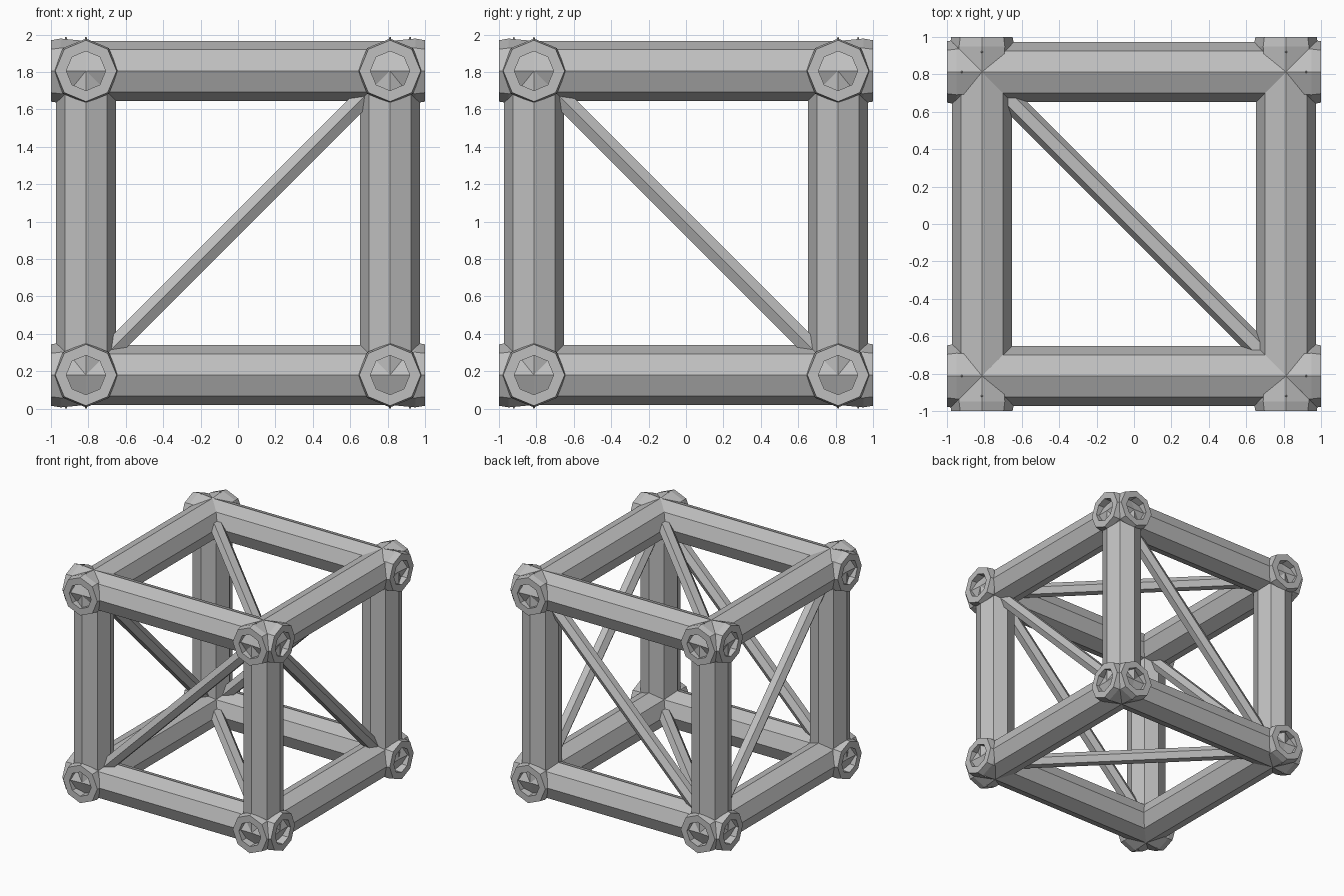
import bpy, bmesh
from math import cos, sin, pi
from mathutils import Vector, Matrix

cube = bpy.data.objects.get("Cube")
if cube:
    bpy.data.objects.remove(cube, do_unlink=True)

HALF = 0.813                      # frame centre to corner joint
CENTRE = Vector((0, 0, 0.993))
BEAM_R, BRACE_R, HOLE_R = 0.16, 0.058, 0.105

steel = bpy.data.materials.new("plain_grey")
steel.use_nodes = True
GREY = (0.52, 0.52, 0.52, 1)
steel.diffuse_color = GREY
steel.node_tree.nodes["Principled BSDF"].inputs["Base Color"].default_value = GREY


def lathe(name, start, direction, side, profile, sides, hollow=False):
    """Sweep (radius, distance) pairs around an axis, first corner towards side."""
    d = Vector(direction).normalized()
    u = Vector(side).normalized()
    v = d.cross(u)
    bm = bmesh.new()
    rings = []
    for radius, dist in profile:
        rings.append([bm.verts.new(CENTRE + Vector(start) + d * dist
                      + (u * cos(2 * pi * i / sides) + v * sin(2 * pi * i / sides)) * radius)
                      for i in range(sides)])
    pairs = list(zip(rings, rings[1:]))
    if hollow:
        pairs.append((rings[-1], rings[0]))
    else:
        bm.faces.new(rings[0])
        bm.faces.new(rings[-1])
    for a, b in pairs:
        for i in range(sides):
            j = (i + 1) % sides
            bm.faces.new((a[i], a[j], b[j], b[i]))
    bmesh.ops.recalc_face_normals(bm, faces=bm.faces)
    mesh = bpy.data.meshes.new(name)
    bm.to_mesh(mesh)
    bm.free()
    mesh.materials.append(steel)
    obj = bpy.data.objects.new(name, mesh)
    bpy.context.collection.objects.link(obj)
    return obj


AXES = [Vector(row) for row in Matrix.Identity(3)]
SIGNS = (-1, 1)

# Twelve octagonal beams along the cube edges
for k, axis in enumerate(AXES):
    p, q = AXES[(k + 1) % 3], AXES[(k + 2) % 3]
    for s in SIGNS:
        for t in SIGNS:
            start = (p * s + q * t - axis) * HALF
            lathe("beam_" + "xyz"[k], start, axis, p,
                  [(BEAM_R, 0), (BEAM_R, 2 * HALF)], 8)

# Hollow end sleeves on the horizontal beams, with small pips above and below
sleeve = [(BEAM_R, 0), (0.173, 0.135), (0.164, 1 - HALF),
          (HOLE_R, 1 - HALF), (HOLE_R, 0)]
for sx in SIGNS:
    for sy in SIGNS:
        for sz in SIGNS:
            joint = Vector((sx, sy, sz)) * HALF
            for out in (AXES[0] * sx, AXES[1] * sy):
                lathe("end_sleeve", joint, out, AXES[2], sleeve, 8, hollow=True)
                lathe("sleeve_pip", joint + out * 0.107, AXES[2] * sz, AXES[0],
                      [(0.008, 0.16), (0.004, 0.18)], 6)

# One diagonal hexagonal brace in each of the six faces
diagonals = [("side_brace", 0, Vector((0, 1, -1)), AXES[0]),
             ("front_back_brace", 1, Vector((1, 0, 1)), AXES[1]),
             ("top_bottom_brace", 2, Vector((1, -1, 0)), Vector((1, 1, 0)))]
for name, k, diag, side in diagonals:
    for s in SIGNS:
        start = AXES[k] * s * HALF - diag * 0.75
        lathe(name, start, diag, side,
              [(BRACE_R, 0), (BRACE_R, diag.length * 1.5)], 6)
